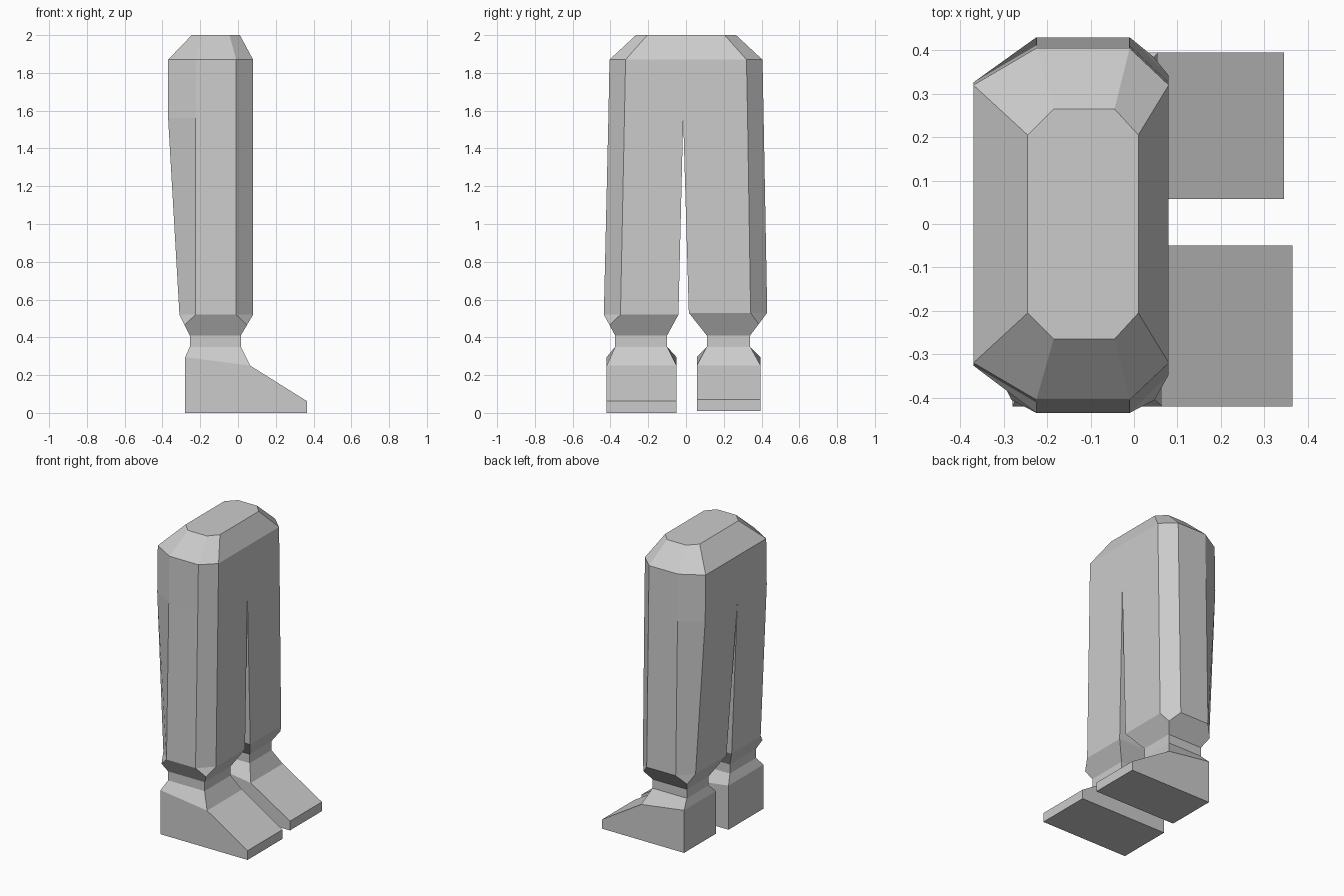
import bpy, bmesh

if "Cube" in bpy.data.objects:
    bpy.data.objects.remove(bpy.data.objects["Cube"])


def loft(name, rings, cap_start=False, cap_end=False):
    """Skin a stack of equal-count rings; coincident points are merged."""
    bm = bmesh.new()
    vs = [[bm.verts.new(p) for p in ring] for ring in rings]
    n = len(vs[0])
    for a, b in zip(vs, vs[1:]):
        for i in range(n):
            j = (i + 1) % n
            bm.faces.new((a[i], a[j], b[j], b[i]))
    if cap_start:
        bm.faces.new(vs[0])
    if cap_end:
        bm.faces.new(vs[-1])
    bmesh.ops.remove_doubles(bm, verts=bm.verts, dist=1e-4)
    bmesh.ops.recalc_face_normals(bm, faces=bm.faces)
    # open shells: make sure the sides face outwards from their own axis
    cy = sum(v.co.y for v in bm.verts) / len(bm.verts)
    cx = sum(v.co.x for v in bm.verts) / len(bm.verts)
    flow = sum(((f.calc_center_median().x - cx) * f.normal.x +
                (f.calc_center_median().y - cy) * f.normal.y) * f.calc_area() for f in bm.faces)
    if flow < 0:
        bmesh.ops.reverse_faces(bm, faces=bm.faces)
    mesh = bpy.data.meshes.new(name)
    bm.to_mesh(mesh)
    bm.free()
    obj = bpy.data.objects.new(name, mesh)
    bpy.context.collection.objects.link(obj)
    return obj


def octagon(xb, xb2, xf2, xf, y_in, y_out, z):
    half = [(xb, y_in), (xb2, y_out), (xf2, y_out), (xf, y_in)]
    return [(x, y, z) for x, y in half] + [(x, -y, z) for x, y in reversed(half)]


def leg_ring(xb, xb2, xf2, xf, inner, mid, outer, z):
    """Rectangle whose two outer corners are chamfered."""
    return [(xb, inner, z), (xb, mid, z), (xb2, outer, z),
            (xf2, outer, z), (xf, mid, z), (xf, inner, z)]


def foot_ring(xb, xf, inner, outer, zb, zf):
    return [(xb, inner, zb), (xb, outer, zb), (xf, outer, zf), (xf, inner, zf)]


CROTCH_Z, CROTCH_Y = 1.56, -0.015

# Hips with bevelled waist, open underneath where the legs join
loft("hips", [
    octagon(-0.245, -0.185, -0.045, 0.01, 0.205, 0.265, 2.0),
    octagon(-0.37, -0.225, -0.01, 0.08, 0.32, 0.405, 1.87),
    octagon(-0.37, -0.225, -0.01, 0.08, 0.326, 0.411, CROTCH_Z)], cap_start=True)


def make_leg(side, s, cuff, ankle, foot, cuff_z, ankle_x, foot_x, base_z):
    (ci, co), (ai, ao), (fi, fo) = cuff, ankle, foot
    ab, af = ankle_x
    heel, instep, toe = foot_x
    xb, xf = -0.31, 0.08
    # Trouser leg, tapering into the ankle; outer chamfers end halfway down the taper
    mb, mf = (xb + ab) / 2, (xf + af) / 2
    mi, mo = (ci + ai) / 2, (co + ao) / 2
    loft(side + "_trouser_leg", [
        leg_ring(-0.37, -0.225, -0.01, xf, CROTCH_Y, s * 0.326, s * 0.411, CROTCH_Z),
        leg_ring(xb, -0.225, -0.01, xf, ci, co - s * 0.088, co, cuff_z),
        leg_ring(mb, mb, mf, mf, mi, mo, mo, (cuff_z + 0.41) / 2),
        leg_ring(ab, ab, af, af, ai, ao, ao, 0.41)])
    # Ankle and wedge-toed boot
    loft(side + "_boot", [
        foot_ring(ab, af, ai, ao, 0.41, 0.41),
        foot_ring(ab, af, ai, ao, 0.35, 0.35),
        foot_ring(heel, instep, fi, fo, 0.295, 0.25),
        foot_ring(heel, toe, fi, fo, base_z + 0.062, base_z + 0.062),
        foot_ring(heel, toe, fi, fo, base_z, base_z)], cap_end=True)


make_leg("near", -1, (-0.04, -0.435), (-0.10, -0.375), (-0.05, -0.42),
         0.52, (-0.255, 0.015), (-0.28, 0.065, 0.365), 0.0)
make_leg("far", 1, (0.015, 0.43), (0.11, 0.34), (0.057, 0.395),
         0.53, (-0.245, 0.01), (-0.262, 0.055, 0.345), 0.01)
